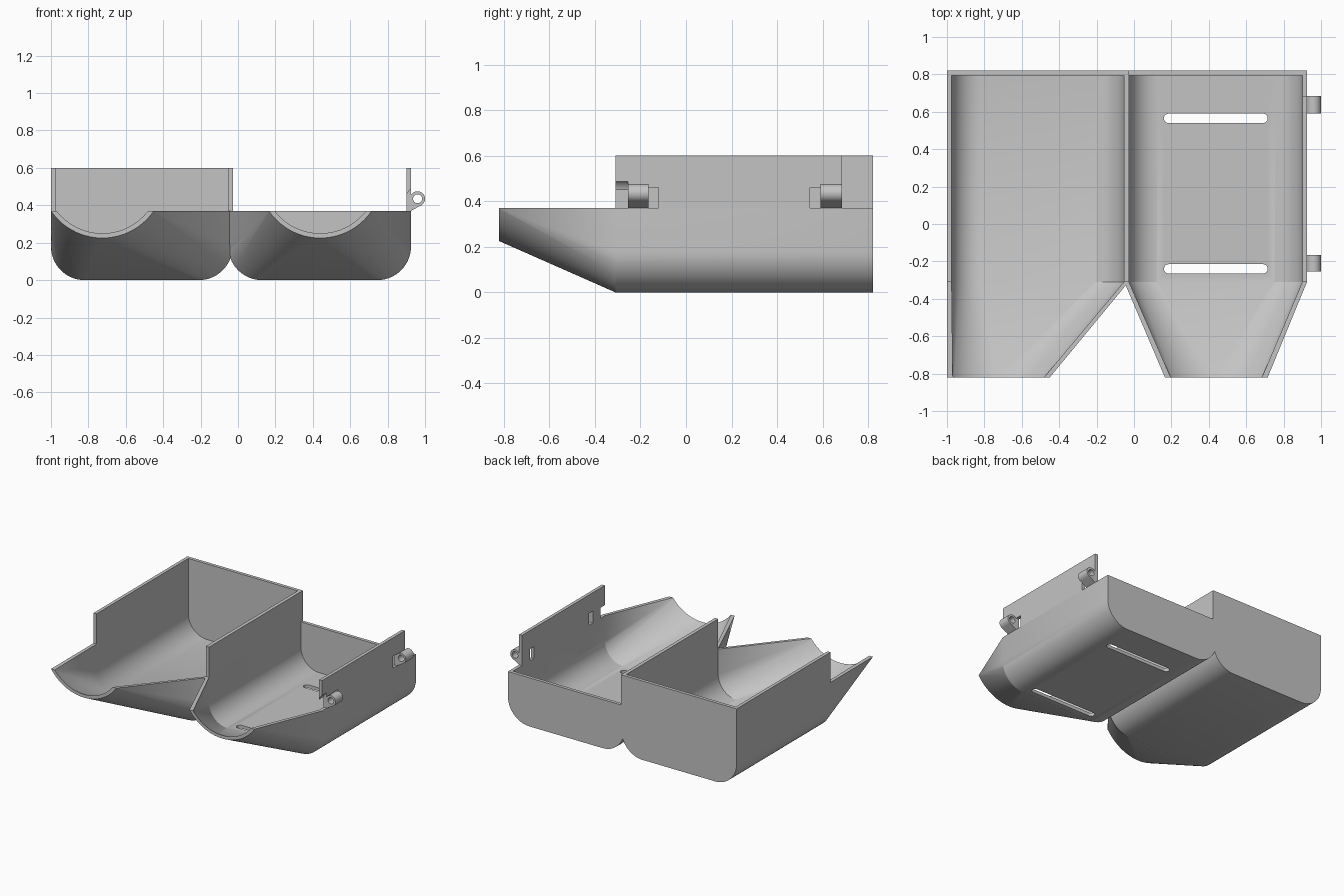
import bpy, bmesh, math

if "Cube" in bpy.data.objects:
    bpy.data.objects.remove(bpy.data.objects["Cube"])

T = 0.025                 # sheet thickness
RIM, HIGH = 0.37, 0.6     # trough rim and tall wall heights
FRONT, NECK, BACK = -0.82, -0.31, 0.82
PIN_X, PIN_Z = 0.96, 0.435

grey = bpy.data.materials.new("plain grey")
grey.use_nodes = True
grey.diffuse_color = (0.55, 0.55, 0.55, 1)
grey.node_tree.nodes["Principled BSDF"].inputs["Base Color"].default_value = grey.diffuse_color


def make(name, bm):
    bmesh.ops.remove_doubles(bm, verts=bm.verts, dist=1e-5)
    bmesh.ops.recalc_face_normals(bm, faces=bm.faces)
    mesh = bpy.data.meshes.new(name)
    bm.to_mesh(mesh)
    bm.free()
    obj = bpy.data.objects.new(name, mesh)
    bpy.context.collection.objects.link(obj)
    mesh.materials.append(grey)
    return obj


def prism(name, outline, direction):
    """Extrude a closed outline of 3D points."""
    bm = bmesh.new()
    face = bm.faces.new([bm.verts.new(p) for p in outline])
    out = bmesh.ops.extrude_face_region(bm, geom=[face])
    moved = [g for g in out["geom"] if isinstance(g, bmesh.types.BMVert)]
    bmesh.ops.translate(bm, verts=moved, vec=direction)
    return make(name, bm)


def box(name, x0, x1, y0, y1, z0, z1):
    return prism(name, [(x0, y0, z0), (x1, y0, z0), (x1, y1, z0), (x0, y1, z0)], (0, 0, z1 - z0))


def rod(name, radius, y0, y1):
    """Round bar along the hinge axis."""
    steps = [math.tau * i / 40 for i in range(40)]
    ring = [(PIN_X + radius * math.cos(a), y0, PIN_Z + radius * math.sin(a)) for a in steps]
    return prism(name, ring, (0, y1 - y0, 0))


def cut(obj, cutters):
    for c in cutters:
        c.hide_render = True
        mod = obj.modifiers.new("cut", "BOOLEAN")
        mod.operation, mod.solver, mod.object = "DIFFERENCE", "EXACT", c
    bpy.context.view_layer.update()
    graph = bpy.context.evaluated_depsgraph_get()
    result = bpy.data.meshes.new_from_object(obj.evaluated_get(graph))
    obj.modifiers.clear()
    obj.data = result
    for c in cutters:
        bpy.data.objects.remove(c)


# Normal directions round the section, from one side through down to the other
ANGLES = [math.radians(a) for a in range(-90, 91, 5)]


def body_section(x0, x1, inset, y):
    """U section with rounded lower corners."""
    r = 0.18
    pts = [(x0 + inset, y, RIM)]
    for i, a in enumerate(ANGLES):
        for cx, use in ((x0 + r, a <= 1e-6), (x1 - r, a >= -1e-6)):
            if use:
                pts.append((cx + (r - inset) * math.sin(a), y, r - (r - inset) * math.cos(a)))
    return pts + [(x1 - inset, y, RIM)]


def lip_section(cx, inset):
    """Shallow arc at the spout mouth, matched to the body by normal direction."""
    radius, cz = 0.333, 0.558
    r = radius - inset
    limit = math.acos((cz - RIM) / r)
    angles = [ANGLES[0]] + [a for a in ANGLES for _ in range(2 if abs(a) < 1e-6 else 1)] + [ANGLES[-1]]
    angles = [max(-limit, min(limit, a)) for a in angles]
    return [(cx + r * math.sin(a), FRONT, cz - r * math.cos(a)) for a in angles]


def trough(name, x0, x1, lip_x):
    bm = bmesh.new()

    def shell(inset, back):
        rows = [lip_section(lip_x, inset), body_section(x0, x1, inset, NECK),
                body_section(x0, x1, inset, back)]
        return [[bm.verts.new(p) for p in row] for row in rows]

    def bridge(a, b):
        for i in range(len(a) - 1):
            bm.faces.new((a[i], a[i + 1], b[i + 1], b[i]))

    outer, inner = shell(0, BACK), shell(T, BACK - T)
    for rows in (outer, inner):
        bridge(rows[0], rows[1])
        bridge(rows[1], rows[2])
        bm.faces.new(rows[2])                       # back wall
    bridge(outer[0], inner[0])                      # mouth edge
    for end in (0, -1):                             # rim
        bridge([r[end] for r in outer], [r[end] for r in inner])
    bm.faces.new((outer[2][0], outer[2][-1], inner[2][-1], inner[2][0]))
    return make(name, bm)


# Troughs with tapering spouts
left_edge, right_edge = -1.0, 0.925
trough_a = trough("tall_trough", left_edge, -0.029, -0.725)
trough_b = trough("low_trough", -0.052, right_edge, 0.44)

# Rounded slots in the floor of the low trough
slots = []
for y in (-0.24, 0.565):
    outline = []
    for cx, start in ((0.69, -90), (0.185, 90)):
        for k in range(13):
            a = math.radians(start + 15 * k)
            outline.append((cx + 0.025 * math.cos(a), y + 0.025 * math.sin(a), -0.1))
    slots.append(prism("slot_cutter", outline, (0, 0, 0.2)))
cut(trough_b, slots)

# Tall wall round three sides of one trough
a, b, c, d = left_edge, left_edge + T, -0.054, -0.027
plan = [(a, NECK), (b, NECK), (b, BACK - T), (c, BACK - T), (c, NECK), (d, NECK), (d, BACK), (a, BACK)]
tall_wall = prism("tall_wall", [(x, y, RIM) for x, y in plan], (0, 0, HIGH - RIM))

# Hinge wall with clearance openings beside the knuckles
hinge_wall = box("hinge_wall", right_edge - T, right_edge, NECK, 0.685, RIM, HIGH)
cut(hinge_wall, [
    box("slot_cutter", 0.85, 1, -0.165, -0.12, 0.3, 0.46),
    box("slot_cutter", 0.85, 1, 0.545, 0.59, 0.3, 0.46),
    box("notch_cutter", 0.85, 1, -0.4, -0.255, 0.3, 0.45),
    rod("notch_round_cutter", 0.062, -0.4, -0.255),
])

# Hinge knuckles
parts = [trough_a, trough_b, tall_wall, hinge_wall]
for name, y0, y1 in (("front_knuckle", -0.255, -0.165), ("back_knuckle", 0.59, 0.685)):
    arc = [math.radians(-61 + 211 * k / 30) for k in range(31)]
    side = [(PIN_X + 0.04 * math.cos(t), y0, PIN_Z + 0.04 * math.sin(t)) for t in arc]
    side += [(0.915, y0, 0.455), (0.915, y0, RIM), (right_edge, y0, RIM)]
    knuckle = prism(name, side, (0, y1 - y0, 0))
    cut(knuckle, [rod("pin_cutter", 0.024, y0 - 0.1, y1 + 0.1)])
    parts.append(knuckle)

# Smooth curved faces, keep edges sharp
bpy.ops.object.select_all(action="DESELECT")
for obj in parts:
    obj.select_set(True)
bpy.context.view_layer.objects.active = parts[0]
bpy.ops.object.shade_smooth_by_angle(angle=math.radians(25))
